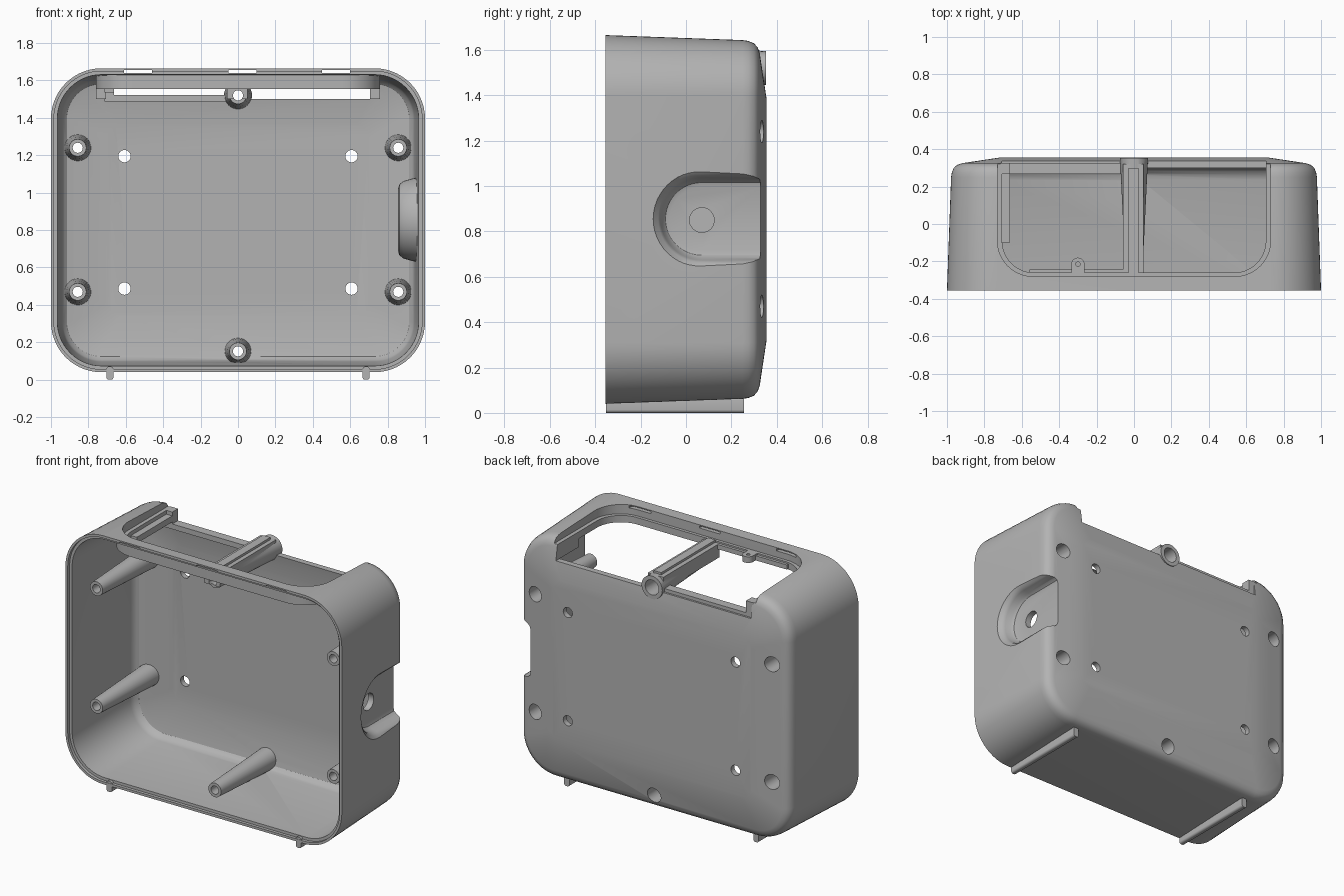
import bpy, bmesh, math
from mathutils import Matrix, Vector

if "Cube" in bpy.data.objects:
    bpy.data.objects.remove(bpy.data.objects["Cube"])

grey = bpy.data.materials.new("plain grey")
grey.use_nodes = True
tone = (0.45, 0.45, 0.45, 1)
grey.diffuse_color = tone
grey.node_tree.nodes["Principled BSDF"].inputs["Base Color"].default_value = tone

AXES = {"x": lambda u, v, w: (w, u, v),
        "y": lambda u, v, w: (u, w, v),
        "z": lambda u, v, w: (u, v, w)}


def add_object(name, bm):
    bmesh.ops.recalc_face_normals(bm, faces=bm.faces[:])
    mesh = bpy.data.meshes.new(name)
    bm.to_mesh(mesh)
    bm.free()
    mesh.materials.append(grey)
    obj = bpy.data.objects.new(name, mesh)
    bpy.context.collection.objects.link(obj)
    return obj


def loft(name, axis, rings):
    """Closed solid through (outline, offset along axis) rings."""
    bm = bmesh.new()
    loops = [[bm.verts.new(AXES[axis](u, v, w)) for u, v in pts] for pts, w in rings]
    n = len(loops[0])
    for a, b in zip(loops, loops[1:]):
        for i in range(n):
            j = (i + 1) % n
            bm.faces.new((a[i], a[j], b[j], b[i]))
    bm.faces.new(loops[0])
    bm.faces.new(loops[-1])
    return add_object(name, bm)


def rounded(cu, cv, hu, hv, r, seg=14):
    pts = []
    for k, (su, sv) in enumerate([(1, 1), (-1, 1), (-1, -1), (1, -1)]):
        for i in range(seg + 1):
            a = (k + i / seg) * math.pi / 2
            pts.append((cu + su * (hu - r) + r * math.cos(a),
                        cv + sv * (hv - r) + r * math.sin(a)))
    return pts


def circle(cu, cv, r, seg=32):
    return [(cu + r * math.cos(2 * math.pi * i / seg),
             cv + r * math.sin(2 * math.pi * i / seg)) for i in range(seg)]


def box(name, x0, x1, y0, y1, z0, z1):
    bm = bmesh.new()
    bmesh.ops.create_cube(bm, size=1, matrix=Matrix.LocRotScale(
        Vector((x0 + x1, y0 + y1, z0 + z1)) / 2, None, (x1 - x0, y1 - y0, z1 - z0)))
    return add_object(name, bm)


def combine(target, tools, operation="DIFFERENCE"):
    """Apply booleans to target and discard the tools."""
    for tool in tools:
        mod = target.modifiers.new("cut", "BOOLEAN")
        mod.operation, mod.solver, mod.object = operation, "EXACT", tool
    bpy.context.view_layer.update()
    result = target.evaluated_get(bpy.context.evaluated_depsgraph_get())
    mesh = bpy.data.meshes.new_from_object(result)
    target.modifiers.clear()
    target.data = mesh
    for tool in tools:
        bpy.data.objects.remove(tool)


# Tapered body outline and the hollow inside it
MID_Z = 0.8525


def body_ring(d, y, least=0.07):
    return rounded(0, MID_Z, 1 - d, 0.8125 - d, max(0.27 - d, least)), y


case_shell = loft("case_shell", "y", [body_ring(d, y) for d, y in [
    (0, -0.355), (0.022, 0.25), (0.026, 0.275), (0.036, 0.3),
    (0.055, 0.316), (0.08, 0.325), (0.28, 0.355)]])
cavity = loft("cavity", "y", [body_ring(d, y) for d, y in [
    (0.016, -0.4), (0.016, -0.335), (0.034, -0.335), (0.056, 0.235),
    (0.065, 0.265), (0.085, 0.285), (0.12, 0.292), (0.3, 0.32)]])


# Rounded recess in the side, open to the back
def recess_outline(r):
    arc = [math.pi * (0.5 + i / 24) for i in range(25)]
    return ([(0.07 + r * math.cos(a), 0.855 + r * math.sin(a)) for a in arc]
            + [(0.6, 0.855 - r), (0.6, 0.855 + r)])


recess_wall = loft("recess_wall", "x", [(recess_outline(r), x) for x, r in [
    (0.855, 0.165), (0.863, 0.19), (0.885, 0.207), (0.93, 0.22), (1.1, 0.25)]])
recess = loft("recess", "x", [(recess_outline(r), x) for x, r in [
    (0.895, 0.14), (0.901, 0.16), (0.918, 0.174), (0.955, 0.182),
    (0.974, 0.193), (0.988, 0.212), (1.05, 0.25)]])

# Screw posts
posts = [(x, z) for x in (-0.857, 0.857) for z in (0.47, 1.24)] + [(0, 0.152)]


def post(name, x, z, back=0.4):
    return loft(name, "y", [(circle(x, z, 0.046), -0.24), (circle(x, z, 0.075), back)])


def screw_hole(x, z):
    return loft("screw_hole", "y", [(circle(x, z, r), y) for r, y in [
        (0.027, -0.4), (0.027, -0.1), (0.046, -0.1), (0.05, 0.5)]])


# Frame hanging below the lid opening
def lid_outline(hx, front, r):
    return rounded(0, (front + 0.6) / 2, hx, (0.6 - front) / 2, r)


lid_frame = loft("lid_frame", "z", [(lid_outline(0.76, -0.31, 0.2), z) for z in (1.555, 1.75)])
frame_ends = [box("frame_end", s - 0.03, s + 0.03, 0.1, 0.4, 1.5, 1.7) for s in (-0.73, 0.73)]
combine(cavity, [recess_wall, lid_frame] + frame_ends
        + [post("post", x, z) for x, z in posts])
combine(case_shell, [cavity])

# Stepped lid opening, lip slots and all holes
cutters = [recess,
           loft("lid_step", "z", [(lid_outline(0.73, -0.28, 0.19), z) for z in (1.6, 1.8)]),
           loft("lid_opening", "z", [(lid_outline(0.705, -0.26, 0.17), z) for z in (1.5, 1.8)]),
           loft("cable_hole", "x", [(circle(0.07, 0.85, 0.055, 16), x) for x in (0.8, 1.1)])]
cutters += [box("lip_slot", x - 0.075, x + 0.075, -0.4, -0.2, 1.641, 1.656)
            for x in (-0.535, 0.025, 0.525)]
cutters += [screw_hole(x, z) for x, z in posts + [(0, 1.52)]]
cutters += [loft("mount_hole", "y", [(circle(x, z, 0.033), y) for y in (0.2, 0.5)])
            for x in (-0.607, 0.607) for z in (0.487, 1.195)]
combine(case_shell, cutters)

# Centre bar with the upper screw post
centre_bar = post("centre_bar", 0, 1.52, 0.352)
combine(centre_bar, [box("bar", -0.06, 0.052, -0.262, 0.32, 1.5, 1.59),
                     box("ridge", -0.03, 0.024, -0.262, 0.3, 1.58, 1.605)], "UNION")
combine(centre_bar, [screw_hole(0, 1.52)])

# Smaller window frame on one side, with its fixing tab
window_frame = box("window_frame", -0.715, -0.05, 0.266, 0.325, 1.488, 1.522)
combine(window_frame, [box("side_rail", -0.715, -0.662, -0.1, 0.325, 1.535, 1.575),
                       box("corner", -0.715, -0.662, 0.266, 0.325, 1.5, 1.6)], "UNION")
window_lip = box("window_lip", -0.56, -0.05, -0.265, -0.242, 1.56, 1.59)
fixing_tab = box("fixing_tab", -0.335, -0.265, -0.265, -0.215, 1.56, 1.6)
combine(fixing_tab, [loft("tab_end", "z", [(circle(-0.3, -0.215, 0.035), z)
                                           for z in (1.56, 1.6)])], "UNION")
combine(fixing_tab, [loft("tab_hole", "z", [(circle(-0.3, -0.215, 0.012, 16), z)
                                            for z in (1.5, 1.7)])])

# Runner feet
feet = [loft("foot_" + side, "y", [(rounded(x, 0.035, 0.019, 0.035, 0.014, 5), y)
                                   for y in (-0.353, 0.255)])
        for side, x in (("left", 0.685), ("right", -0.685))]

# Smooth curved faces, keep edges crisp
for obj in [case_shell, centre_bar, window_frame, window_lip, fixing_tab] + feet:
    bpy.ops.object.select_all(action="DESELECT")
    obj.select_set(True)
    bpy.context.view_layer.objects.active = obj
    bpy.ops.object.shade_smooth_by_angle(angle=math.radians(30))
